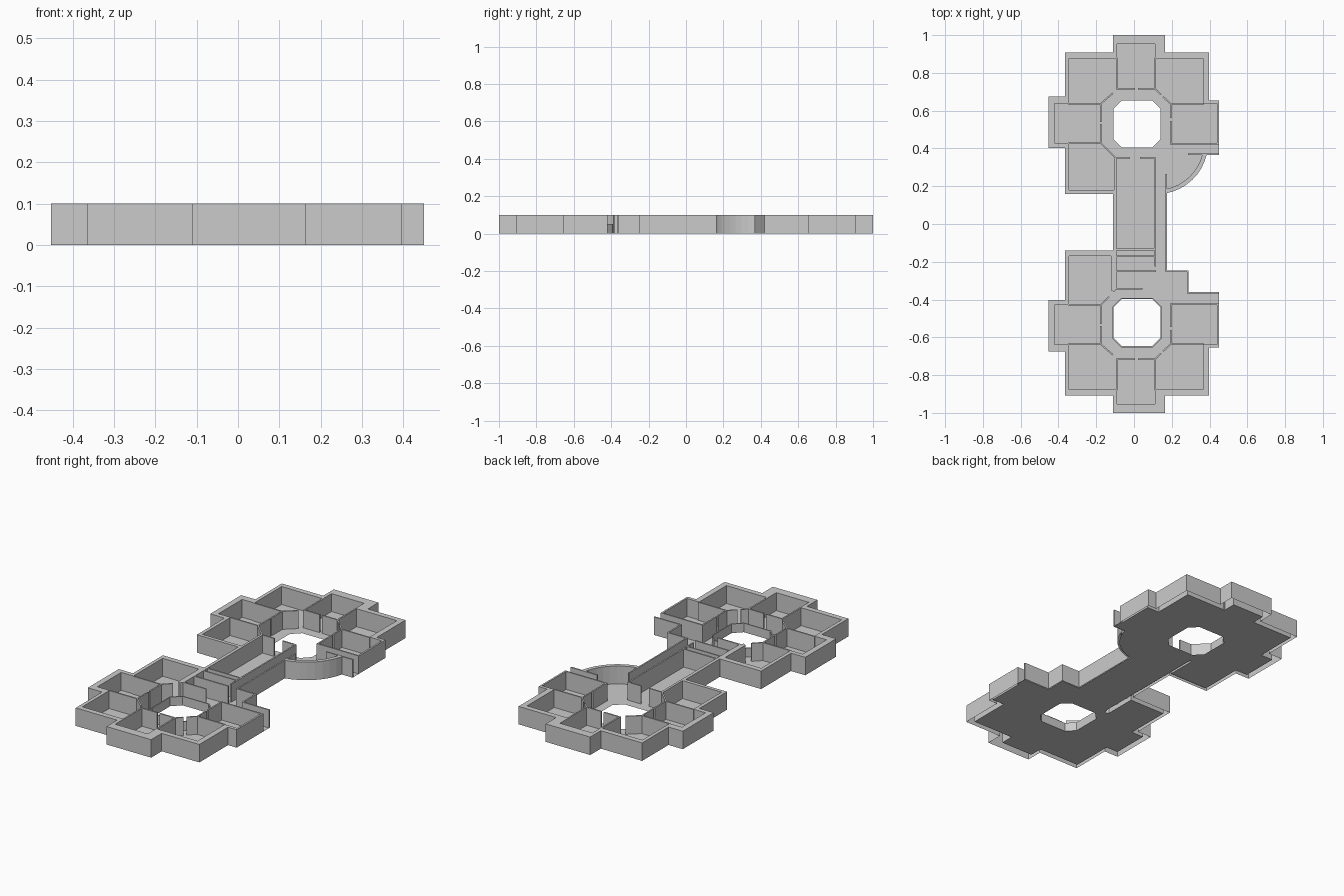
import bpy, bmesh, math
from mathutils import Vector

H = 0.1      # wall height
T = 0.008    # partition thickness


def finish(bm, name):
    bmesh.ops.recalc_face_normals(bm, faces=bm.faces)
    me = bpy.data.meshes.new(name)
    bm.to_mesh(me)
    bm.free()
    ob = bpy.data.objects.new(name, me)
    bpy.context.collection.objects.link(ob)
    return ob


def prism(bm, pts, h):
    """Hollow wall: sides and top cap, open underneath."""
    lo = [bm.verts.new((x, y, 0)) for x, y in pts]
    hi = [bm.verts.new((x, y, h)) for x, y in pts]
    bm.faces.new(hi)
    for i in range(len(pts)):
        j = (i + 1) % len(pts)
        bm.faces.new((lo[i], lo[j], hi[j], hi[i]))


def wall_path(name, paths, h=H, t=T):
    bm = bmesh.new()
    for path in paths:
        for a, b in zip(path, path[1:]):
            a, b = Vector(a), Vector(b)
            d = (b - a).normalized() * t / 2
            n = Vector((-d.y, d.x))
            a, b = a - d, b + d
            prism(bm, [tuple(p) for p in (a + n, a - n, b - n, b + n)], h)
    return finish(bm, name)


def mirror(pts):
    return [(x, -y) for x, y in pts]


def octagon(cy, r=0.125, c=0.045):
    k = r - c
    return [(0.016 + x, cy + y) for x, y in
            ((r, k), (k, r), (-k, r), (-r, k), (-r, -k), (-k, -r), (k, -r), (r, -k))]


def arc(r, n=9, a0=-13, a1=-79):
    angs = [math.radians(a0 + (a1 - a0) * i / (n - 1)) for i in range(n)]
    return [(0.12 + r * math.cos(a), 0.43 + r * math.sin(a)) for a in angs]


# Thick perimeter wall: stepped outside and inside outlines, mirrored front to back
outer = [(0.45, 0.422), (0.45, 0.655), (0.397, 0.655), (0.397, 0.907), (0.165, 0.907),
         (0.165, 1), (-0.11, 1), (-0.11, 0.907), (-0.365, 0.907), (-0.365, 0.675),
         (-0.453, 0.675), (-0.453, 0.403), (-0.365, 0.403)]
inner = [(0.44, 0.422), (0.44, 0.637), (0.365, 0.637), (0.365, 0.877), (0.11, 0.877),
         (0.11, 0.952), (-0.09, 0.952), (-0.09, 0.877), (-0.345, 0.877), (-0.345, 0.637),
         (-0.42, 0.637), (-0.42, 0.428), (-0.345, 0.428)]
outside = outer + [(-0.365, 0.16), (-0.11, 0.16), (-0.11, -0.14), (-0.365, -0.14)] \
    + mirror(outer)[::-1]
inside = inner + [(-0.345, 0.18), (-0.105, 0.18), (-0.105, 0.35), (-0.092, 0.35),
                  (-0.092, -0.34), (-0.105, -0.36), (-0.122, -0.35), (-0.122, -0.17),
                  (-0.345, -0.17)] + mirror(inner)[::-1]
bm = bmesh.new()
prism(bm, outside + inside[::-1], H)
finish(bm, "perimeter_wall")

# Floor with two octagonal openings
bm = bmesh.new()
right_side = [(0.45, -0.422), (0.45, -0.365), (0.285, -0.365), (0.285, -0.25), (0.17, -0.25)] \
    + arc(0.262)[::-1] + [(0.45, 0.37), (0.45, 0.422)]
for loop in (inside + right_side, octagon(0.53), octagon(-0.522)):
    vs = [bm.verts.new((x, y, 0)) for x, y in loop]
    for i in range(len(vs)):
        bm.edges.new((vs[i - 1], vs[i]))
bmesh.ops.triangle_fill(bm, use_beauty=True, use_dissolve=False, edges=bm.edges[:],
                        normal=(0, 0, 1))
finish(bm, "floor")

# Room partitions and hall walls with door gaps
rooms = [
    [(-0.345, 0.637), (-0.175, 0.637), (-0.175, 0.545)],
    [(-0.175, 0.525), (-0.175, 0.428), (-0.345, 0.428)],
    [(-0.175, 0.637), (-0.115, 0.69)],
    [(-0.092, 0.877), (-0.092, 0.715), (0.0, 0.715)],
    [(0.025, 0.715), (0.113, 0.715), (0.113, 0.877)],
    [(0.113, 0.715), (0.14, 0.688)],
    [(0.157, 0.671), (0.195, 0.635), (0.365, 0.635)],
    [(0.195, 0.635), (0.195, 0.565)],
    [(0.195, 0.542), (0.195, 0.424), (0.446, 0.424)],
]
wall_path("back_room_partitions", rooms)
wall_path("front_room_partitions", [mirror(p) for p in rooms])
wall_path("hall_corner_walls", [[(-0.175, 0.428), (-0.1, 0.352)],
                                [(-0.175, -0.428), (-0.135, -0.388)]])

# Corridor walls
wall_path("corridor_walls", [
    [(-0.092, 0.35), (-0.025, 0.35)],
    [(0.035, 0.35), (0.11, 0.35), (0.11, -0.135), (-0.092, -0.135)],
    [(-0.092, -0.17), (0.113, -0.17)],
    [(0.113, -0.135), (0.113, -0.22)],
    [(-0.092, -0.25), (0.113, -0.25)],
    [(-0.092, -0.342), (0.04, -0.342)],
])

# Side passage walls and the curved wall
wall_path("side_passage_walls", [
    [(0.17, 0.26), (0.17, -0.25), (0.285, -0.25), (0.285, -0.364), (0.446, -0.364)],
    [(0.29, 0.37), (0.446, 0.37)],
])
bm = bmesh.new()
prism(bm, arc(0.272) + arc(0.25)[::-1], H)
finish(bm, "curved_wall")

# Low parapet around the front opening
ring = octagon(-0.522, 0.128, 0.046)
wall_path("parapet", [ring + ring[:1]], 0.05, 0.006)
